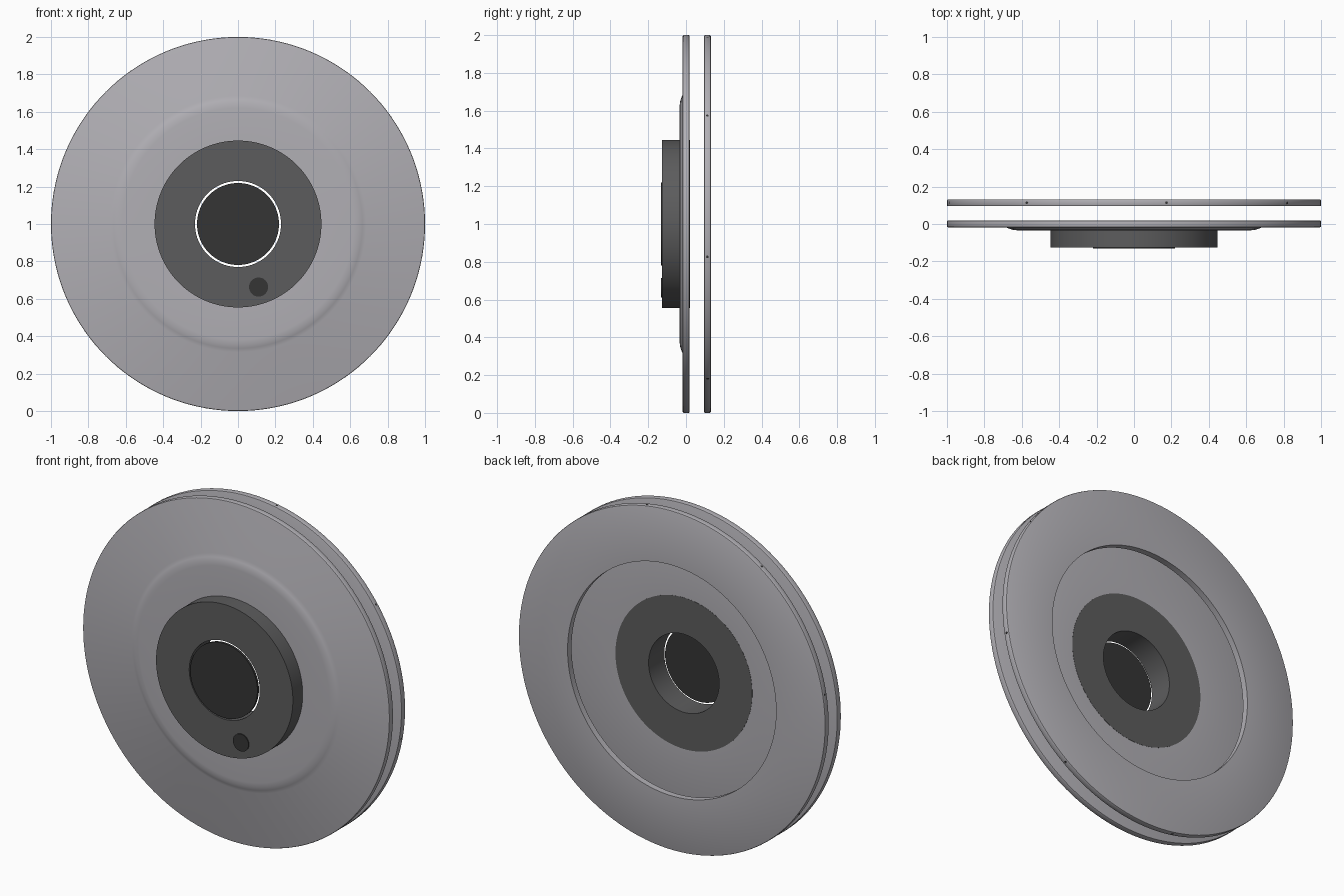
import bpy, bmesh, math
from mathutils import Matrix, Vector

cube = bpy.data.objects.get("Cube")
if cube:
    bpy.data.objects.remove(cube, do_unlink=True)

CENTRE_Z = 1.0
SEGMENTS = 144


def material(name, rgb):
    m = bpy.data.materials.new(name)
    m.use_nodes = True
    m.diffuse_color = (*rgb, 1)
    m.node_tree.nodes["Principled BSDF"].inputs["Base Color"].default_value = (*rgb, 1)
    return m


light_grey = material("light_grey", (0.44, 0.43, 0.46))
dark_grey = material("dark_grey", (0.108, 0.108, 0.11))
charcoal = material("charcoal", (0.036, 0.036, 0.036))


def finish(name, bm, mat):
    bmesh.ops.recalc_face_normals(bm, faces=bm.faces)
    mesh = bpy.data.meshes.new(name)
    bm.to_mesh(mesh)
    bm.free()
    mesh.materials.append(mat)
    obj = bpy.data.objects.new(name, mesh)
    bpy.context.collection.objects.link(obj)
    bpy.ops.object.select_all(action="DESELECT")
    obj.select_set(True)
    bpy.context.view_layer.objects.active = obj
    bpy.ops.object.shade_smooth_by_angle(angle=math.radians(30))
    return obj


def lathe(name, profile, mat):
    """Spin a closed (radius, y) profile around the wheel axis."""
    bm = bmesh.new()
    rings = []
    for i in range(SEGMENTS):
        a = 2 * math.pi * i / SEGMENTS
        rings.append([bm.verts.new((r * math.cos(a), y, CENTRE_Z + r * math.sin(a)))
                      for r, y in profile])
    n = len(profile)
    for i in range(SEGMENTS):
        a, b = rings[i], rings[(i + 1) % SEGMENTS]
        for j in range(n):
            k = (j + 1) % n
            bm.faces.new((a[j], a[k], b[k], b[j]))
    return finish(name, bm, mat)


def plug(name, start, end, radius, mat, sides=48):
    """Solid cylinder between two points."""
    start, end = Vector(start), Vector(end)
    axis = end - start
    turn = axis.to_track_quat("Z", "Y").to_matrix().to_4x4()
    bm = bmesh.new()
    bmesh.ops.create_cone(bm, cap_ends=True, segments=sides, radius1=radius,
                          radius2=radius, depth=axis.length,
                          matrix=Matrix.Translation((start + end) / 2) @ turn)
    return finish(name, bm, mat)


def plate_rim(front, back, edge=0.006):
    """Outer edge of a plate with softened corners."""
    return [(1 - edge, front), (1 - edge * 0.3, front + edge * 0.3), (1, front + edge),
            (1, back - edge), (1 - edge * 0.3, back - edge * 0.3), (1 - edge, back)]


# Front plate with the shallow raised boss around the hub
boss = [(0.44, -0.034), (0.62, -0.034), (0.645, -0.032), (0.665, -0.026), (0.685, -0.018)]
lathe("front_plate", boss + plate_rim(-0.018, 0.019) + [(0.44, 0.019)], light_grey)

# Rear ring, open in the middle
lathe("rear_ring", [(0.68, 0.095)] + plate_rim(0.095, 0.132) + [(0.68, 0.132)], light_grey)

# Hub with a through bore
lathe("hub", [(0.23, -0.126), (0.446, -0.126), (0.446, 0.02), (0.23, 0.02)], dark_grey)

# Centre cap, leaving a narrow open gap around it
plug("centre_cap", (0, -0.118, CENTRE_Z), (0, -0.132, CENTRE_Z), 0.219, charcoal, SEGMENTS)

# Off-centre button on the hub face
plug("hub_button", (0.11, -0.11, 0.663), (0.11, -0.132, 0.663), 0.051, charcoal)

# Eight small pins around the rear ring edge
for i in range(8):
    a = math.radians(35 + 45 * i)
    d = Vector((math.cos(a), 0, math.sin(a)))
    c = Vector((0, 0.1135, CENTRE_Z))
    plug(f"rim_pin_{i + 1}", c + d * 0.98, c + d * 1.0005, 0.007, charcoal, 12)
